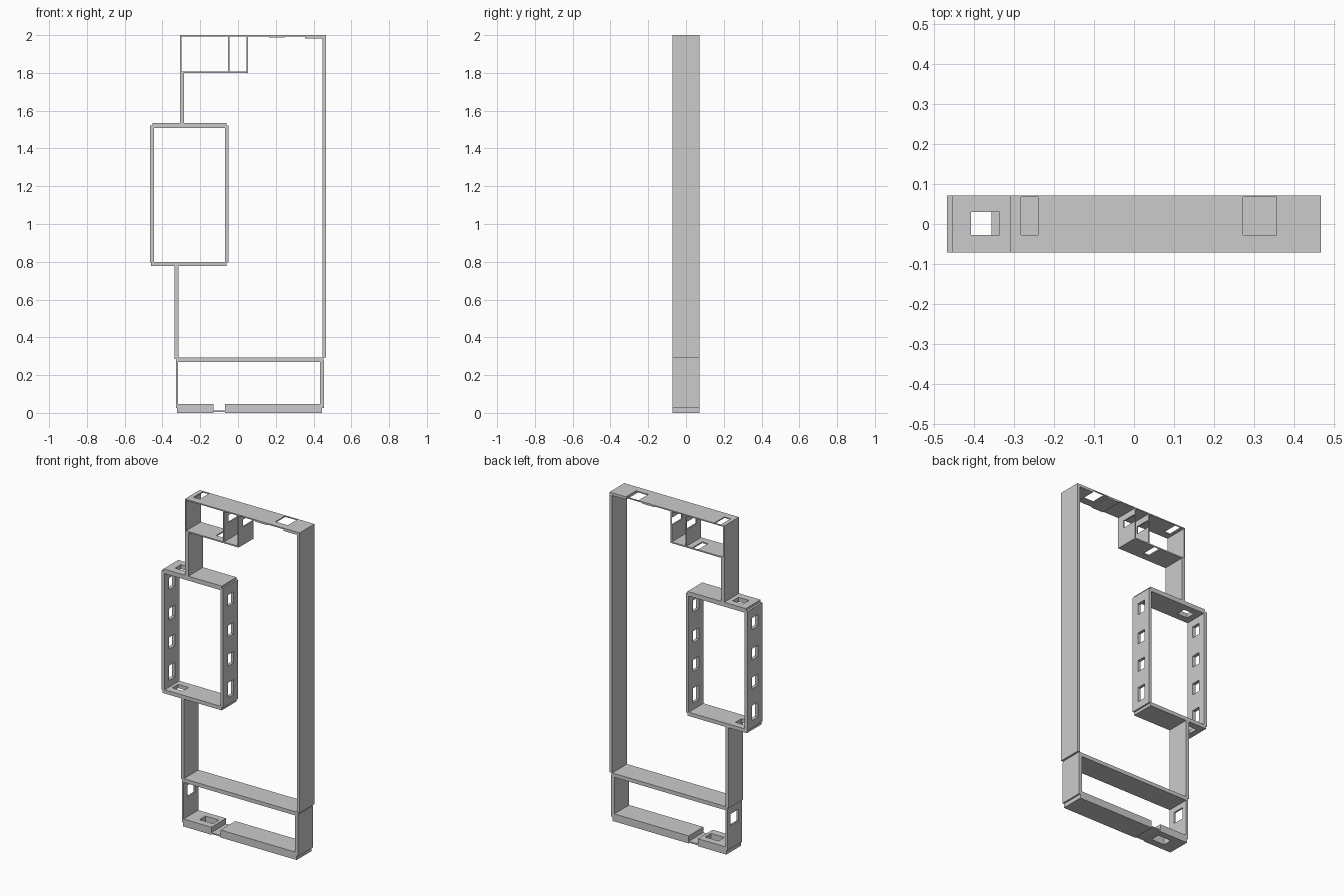
import bpy

if "Cube" in bpy.data.objects:
    bpy.data.objects.remove(bpy.data.objects["Cube"])

Y = (-0.071, 0.071)      # full depth shared by every panel
HOLE_Y = (-0.027, 0.03)  # narrow window depth
WIDE_Y = (-0.027, 0.067)  # wide window depth


def box(name, x, z, y=Y):
    """Axis-aligned box from its ranges."""
    bpy.ops.mesh.primitive_cube_add(
        size=1, location=[(a + b) / 2 for a, b in (x, y, z)])
    ob = bpy.context.object
    ob.name = ob.data.name = name
    ob.scale = [b - a for a, b in (x, y, z)]
    bpy.ops.object.transform_apply(location=False, rotation=False, scale=True)
    return ob


def panel(name, x, z, holes=()):
    """Full-depth panel with rectangular windows (x, y, z ranges)."""
    ob = box(name, x, z)
    for hx, hy, hz in holes:
        cutter = box("cutter", hx, hz, hy)
        cutter.hide_render = True
        mod = ob.modifiers.new("window", 'BOOLEAN')
        mod.operation, mod.solver, mod.object = 'DIFFERENCE', 'EXACT', cutter
        bpy.context.view_layer.objects.active = ob
        bpy.ops.object.modifier_apply(modifier=mod.name)
        bpy.data.objects.remove(cutter, do_unlink=True)
    return ob


# Tall right rail and thin top plate
panel("right_rail", (0.448, 0.466), (0.292, 2.0))
thru_top = (1.9, 2.1)
panel("top_plate", (-0.308, 0.455), (1.993, 2.0),
      [((-0.282, -0.24), WIDE_Y, thru_top), ((0.272, 0.355), WIDE_Y, thru_top)])
panel("top_pad_inner", (0.165, 0.245), (1.988, 1.995))
panel("top_pad_outer", (0.355, 0.45), (1.983, 1.995))

# Upper compartment
panel("upper_left_wall", (-0.308, -0.300), (1.80, 2.0))
panel("upper_floor", (-0.305, 0.054), (1.80, 1.808),
      [((-0.13, -0.09), WIDE_Y, (1.7, 1.9))])
for i, x in enumerate((-0.049, 0.050)):
    panel(f"upper_divider_{i + 1}", (x - 0.004, x + 0.004), (1.80, 1.996),
          [((x - 0.05, x + 0.05), WIDE_Y, (1.91, 1.955))])

# Struts joining the compartments
panel("upper_strut", (-0.308, -0.285), (1.53, 1.803))
panel("lower_strut", (-0.336, -0.316), (0.285, 0.78))

# Middle frame with rows of windows
rows = [(1.43, 0.07), (1.243, 0.07), (1.067, 0.07), (0.885, 0.09)]
for name, x in (("frame_left_wall", (-0.466, -0.445)),
                ("frame_right_wall", (-0.068, -0.05))):
    panel(name, x, (0.795, 1.522),
          [((x[0] - 0.1, x[1] + 0.1), HOLE_Y, (z - h / 2, z + h / 2))
           for z, h in rows])
panel("frame_top", (-0.453, -0.06), (1.508, 1.535),
      [((-0.406, -0.335), HOLE_Y, (1.4, 1.6))])
panel("frame_bottom", (-0.46, -0.06), (0.777, 0.80),
      [((-0.425, -0.355), HOLE_Y, (0.7, 0.9))])

# Base compartment
panel("base_top", (-0.325, 0.453), (0.269, 0.292))
panel("base_left_wall", (-0.328, -0.317), (0.025, 0.28),
      [((-0.4, -0.25), (-0.035, 0.04), (0.167, 0.237))])
panel("base_right_wall", (0.434, 0.456), (0.025, 0.28))
panel("base_floor_left", (-0.322, -0.13), (0.0, 0.046),
      [((-0.24, -0.15), HOLE_Y, (-0.1, 0.1))])
panel("base_floor_right", (-0.068, 0.446), (0.0, 0.046))
panel("base_floor_link", (-0.135, -0.063), (0.005, 0.013))
